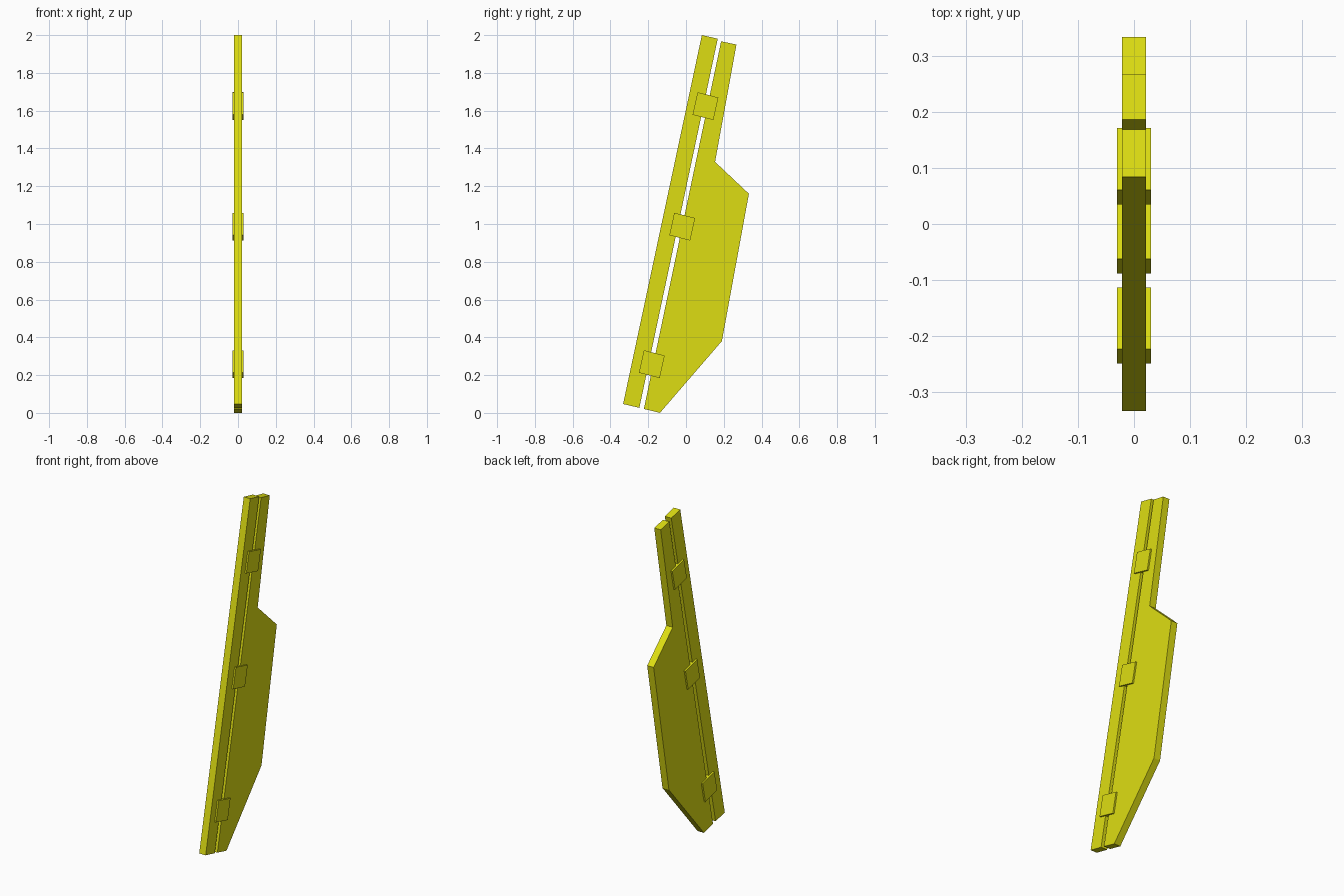
import bpy
import bmesh
from mathutils import Vector

cube = bpy.data.objects.get("Cube")
if cube:
    bpy.data.objects.remove(cube, do_unlink=True)

yellow = bpy.data.materials.new("yellow")
yellow.use_nodes = True
colour = (0.73, 0.73, 0.006, 1)
yellow.diffuse_color = colour
yellow.node_tree.nodes["Principled BSDF"].inputs["Base Color"].default_value = colour


def plate(name, outline, half_width):
    """Extrude a (y, z) outline evenly to both sides of x = 0."""
    bm = bmesh.new()
    face = bm.faces.new([bm.verts.new((-half_width, y, z)) for y, z in outline])
    sweep = bmesh.ops.extrude_face_region(bm, geom=[face])
    verts = [v for v in sweep["geom"] if isinstance(v, bmesh.types.BMVert)]
    bmesh.ops.translate(bm, verts=verts, vec=(2 * half_width, 0, 0))
    bmesh.ops.recalc_face_normals(bm, faces=bm.faces)
    mesh = bpy.data.meshes.new(name)
    bm.to_mesh(mesh)
    bm.free()
    mesh.materials.append(yellow)
    obj = bpy.data.objects.new(name, mesh)
    bpy.context.collection.objects.link(obj)


# Slim leaning bar along the front
plate("front_bar", [(-0.333, 0.047), (-0.247, 0.027), (0.168, 1.981), (0.084, 2.0)], 0.021)

# Broad panel behind it, stepping in to a narrow top
plate("rear_panel", [(-0.223, 0.021), (-0.138, 0.0), (0.19, 0.38), (0.333, 1.16),
                     (0.154, 1.329), (0.267, 1.95), (0.186, 1.967)], 0.021)

# Tilted clips bridging the gap
across = Vector((0.055, -0.014))
along = Vector((0.013, 0.0595))
centres = {"lower": (-0.181, 0.258), "middle": (-0.02, 0.986), "upper": (0.103, 1.624)}
for level, centre in centres.items():
    c = Vector(centre)
    plate(level + "_clip", [c - across - along, c + across - along,
                            c + across + along, c - across + along], 0.03)
